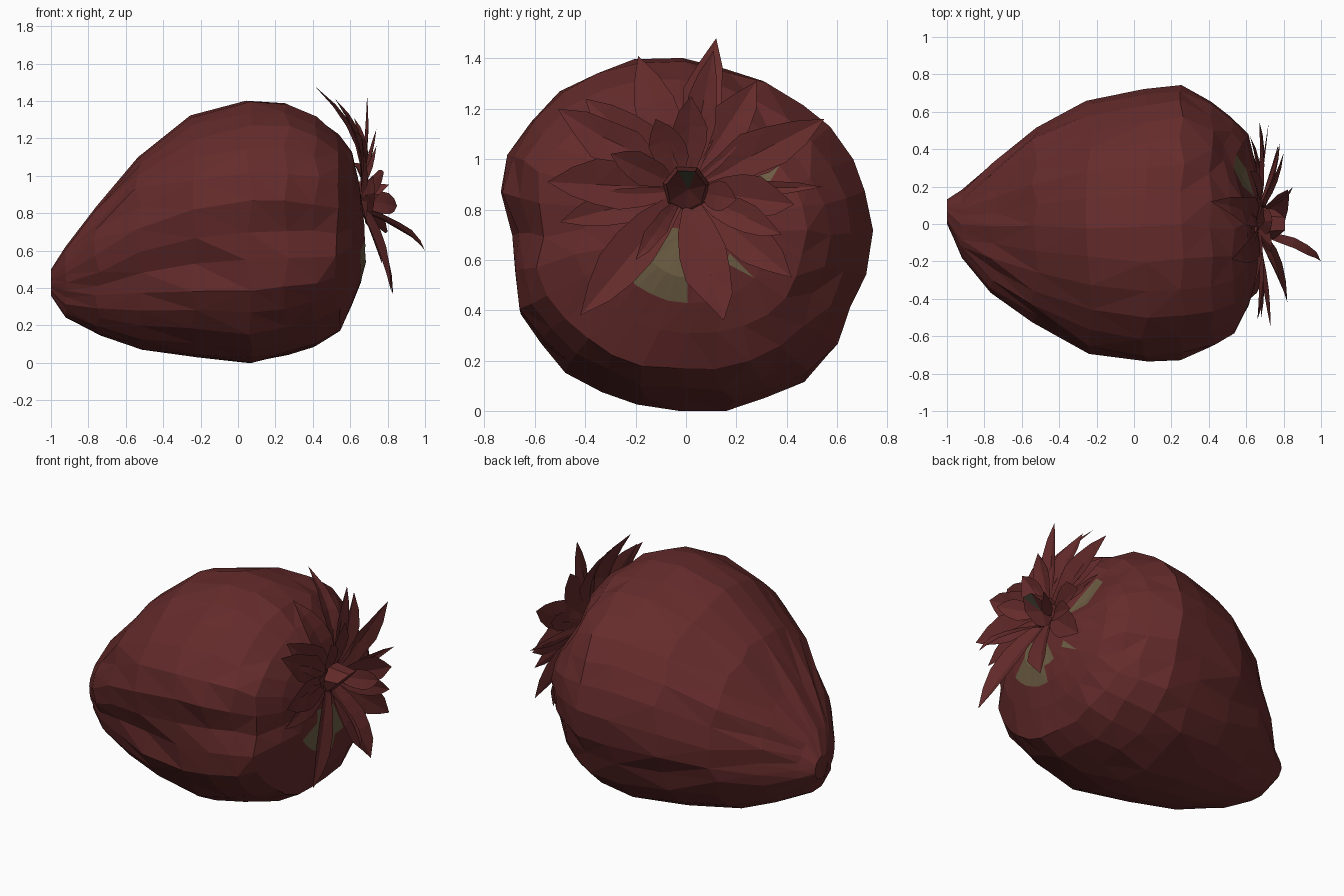
import bpy, bmesh, math, random
from mathutils import Vector

if "Cube" in bpy.data.objects:
    bpy.data.objects.remove(bpy.data.objects["Cube"])

random.seed(4)


def material(name, rgb):
    m = bpy.data.materials.new(name)
    m.diffuse_color = (*rgb, 1)
    m.use_nodes = True
    m.node_tree.nodes["Principled BSDF"].inputs["Base Color"].default_value = m.diffuse_color
    return m


RED = material("dark berry red", (0.13, 0.024, 0.024))
OLIVE = material("pale olive", (0.15, 0.108, 0.056))
GREEN = material("dull green", (0.06, 0.062, 0.038))


def finish(bm, name, mats):
    me = bpy.data.meshes.new(name)
    bm.to_mesh(me)
    bm.free()
    for m in mats:
        me.materials.append(m)
    ob = bpy.data.objects.new(name, me)
    bpy.context.collection.objects.link(ob)
    return ob


def bump(d, width):
    return math.exp(-(d / width) ** 2)


# Berry body: cross-sections along x (x, top z, bottom z, min y, max y)
SECTIONS = [
    (-1.00, 0.50, 0.36, 0.00, 0.13),
    (-0.92, 0.62, 0.24, -0.18, 0.18),
    (-0.75, 0.83, 0.155, -0.37, 0.33),
    (-0.53, 1.10, 0.075, -0.53, 0.51),
    (-0.24, 1.31, 0.03, -0.69, 0.66),
    (0.06, 1.39, 0.00, -0.75, 0.71),
    (0.26, 1.375, 0.04, -0.74, 0.74),
    (0.42, 1.31, 0.09, -0.69, 0.65),
    (0.53, 1.22, 0.17, -0.62, 0.57),
    (0.61, 1.13, 0.31, -0.46, 0.48),
    (0.655, 1.00, 0.43, -0.32, 0.33),
    (0.68, 0.88, 0.53, -0.18, 0.19),
]
SIDES = 28
bm = bmesh.new()
rings = []
for k, (x, zt, zb, y0, y1) in enumerate(SECTIONS):
    cz, rz, cy, ry = (zt + zb) / 2, (zt - zb) / 2, (y0 + y1) / 2, (y1 - y0) / 2
    t = (x + 1) / 1.7
    ring = []
    for i in range(SIDES):
        a = 2 * math.pi * i / SIDES
        # creases run down both sides from the crown to the tip
        front = math.pi - 0.1 + 0.5 * (1 - t)
        back = 2 * math.pi - 0.3 - 0.3 * (1 - t)
        s = 1.005 - 0.035 * math.sin(2 * a)
        s -= 0.11 * bump(a - front, 0.2) + 0.05 * bump(a - back, 0.2)
        c, n = math.cos(a), math.sin(a)
        y = cy + s * ry * math.copysign(abs(c) ** 0.95, c)
        z = cz + s * rz * math.copysign(abs(n) ** 0.95, n)
        j = 0.01 if 1 < k < 9 else 0.002
        # dents beside and under the crown
        dent = 0.0
        if k > 7:
            dent = 0.09 * bump(math.hypot(y - 0.28, z - 0.97), 0.17)
            dent += 0.04 * bump(math.hypot(y, z - 0.88), 0.15)
        ring.append(bm.verts.new((max(x - dent + random.uniform(-j, j) * 2, -1),
                                  y + random.uniform(-j, j),
                                  max(z + random.uniform(-j, j), 0))))
    rings.append(ring)
for r, q in zip(rings, rings[1:]):
    for i in range(SIDES):
        bm.faces.new((r[i], q[i], q[(i + 1) % SIDES], r[(i + 1) % SIDES]))
bm.faces.new(rings[0])
crown = bm.verts.new((0.67, 0, 0.72))
for i in range(SIDES):
    bm.faces.new((rings[-1][i], crown, rings[-1][(i + 1) % SIDES]))
bmesh.ops.triangulate(bm, faces=bm.faces[:])
bmesh.ops.recalc_face_normals(bm, faces=bm.faces[:])
# pale unripe patches under the leaves (y, z, radius)
PATCHES = [(-0.09, 0.59, 0.14), (0.27, 0.91, 0.08), (0.17, 0.6, 0.05)]
for f in bm.faces:
    c = f.calc_center_median()
    if c.x > 0.4 and any(math.hypot(c.y - y, c.z - z) < r for y, z, r in PATCHES):
        f.material_index = 1
finish(bm, "berry_body", [RED, OLIVE])

# Crown leaves: folded, curved blades given by tip (x, y, z) and half width
HUB = Vector((0.645, 0.0, 0.88))
LEAVES = [
    (0.41, 0.12, 1.48, 0.08), (0.69, 0.11, 1.43, 0.06), (0.52, -0.19, 1.41, 0.085),
    (0.62, 0.28, 1.31, 0.085), (0.62, -0.40, 1.24, 0.09), (0.66, -0.51, 1.20, 0.085),
    (0.67, 0.55, 1.16, 0.085), (0.62, 0.47, 1.07, 0.06), (0.73, -0.55, 0.91, 0.095),
    (0.68, -0.50, 0.75, 0.07), (0.82, -0.42, 0.38, 0.09), (0.83, 0.15, 0.36, 0.095),
    (0.77, 0.42, 0.53, 0.085), (0.78, 0.43, 0.82, 0.085), (1.00, -0.20, 0.60, 0.035),
    (0.80, 0.38, 0.70, 0.06), (0.74, -0.12, 1.16, 0.07), (0.85, 0.20, 0.84, 0.06),
    (0.78, -0.30, 1.02, 0.06), (0.74, 0.02, 1.25, 0.07), (0.72, 0.54, 0.89, 0.03),
]
WIDTHS = [0.4, 0.8, 1.0, 0.95, 0.6]


def leaf(index, tip, half):
    tip = Vector(tip)
    out = Vector((0, tip.y - HUB.y, tip.z - HUB.z)).normalized()
    start = HUB + out * 0.07 + Vector((0.01, 0, 0))
    mid = (start + tip) / 2
    mid.x = max(start.x, tip.x - 0.08) + 0.025
    side = Vector((1, 0, 0)).cross(out)
    bm = bmesh.new()
    rows = []
    for k, w in enumerate(WIDTHS):
        t = k / len(WIDTHS)
        p = start * (1 - t) ** 2 + mid * 2 * t * (1 - t) + tip * t * t
        fold = Vector((0.3 * half * w, 0, 0))
        wob = random.uniform(0.85, 1.15)
        rows.append([bm.verts.new(v) for v in (p - side * half * w * wob + fold, p,
                                               p + side * half * w / wob + fold)])
    for a, b in zip(rows, rows[1:]):
        for i in (0, 1):
            bm.faces.new((a[i], a[i + 1], b[i + 1], b[i]))
    end = bm.verts.new(tip)
    for i in (0, 1):
        bm.faces.new((rows[-1][i], rows[-1][i + 1], end))
    bmesh.ops.triangulate(bm, faces=bm.faces[:])
    finish(bm, f"crown_leaf_{index}", [RED])


for i, (x, y, z, w) in enumerate(LEAVES):
    leaf(i, (x, y, z), w)

# Stem stub cut at a downward slant, with a green fleck on the cut
bm = bmesh.new()
base, cut = [], []
for i in range(7):
    a = 2 * math.pi * i / 7 + 0.2
    d = Vector((0, math.cos(a), math.sin(a)))
    base.append(bm.verts.new(HUB + d * 0.1))
    cut.append(bm.verts.new(HUB + d * 0.08 + Vector((0.09 + 0.08 * math.sin(a), 0, 0))))
tip = bm.verts.new(HUB + Vector((0.06, 0.01, 0)))
for i in range(7):
    j = (i + 1) % 7
    bm.faces.new((base[i], base[j], cut[j], cut[i]))
    bm.faces.new((cut[i], cut[j], tip)).material_index = 1 if i == 1 else 0
bmesh.ops.recalc_face_normals(bm, faces=bm.faces[:])
finish(bm, "stem_stub", [RED, GREEN])
